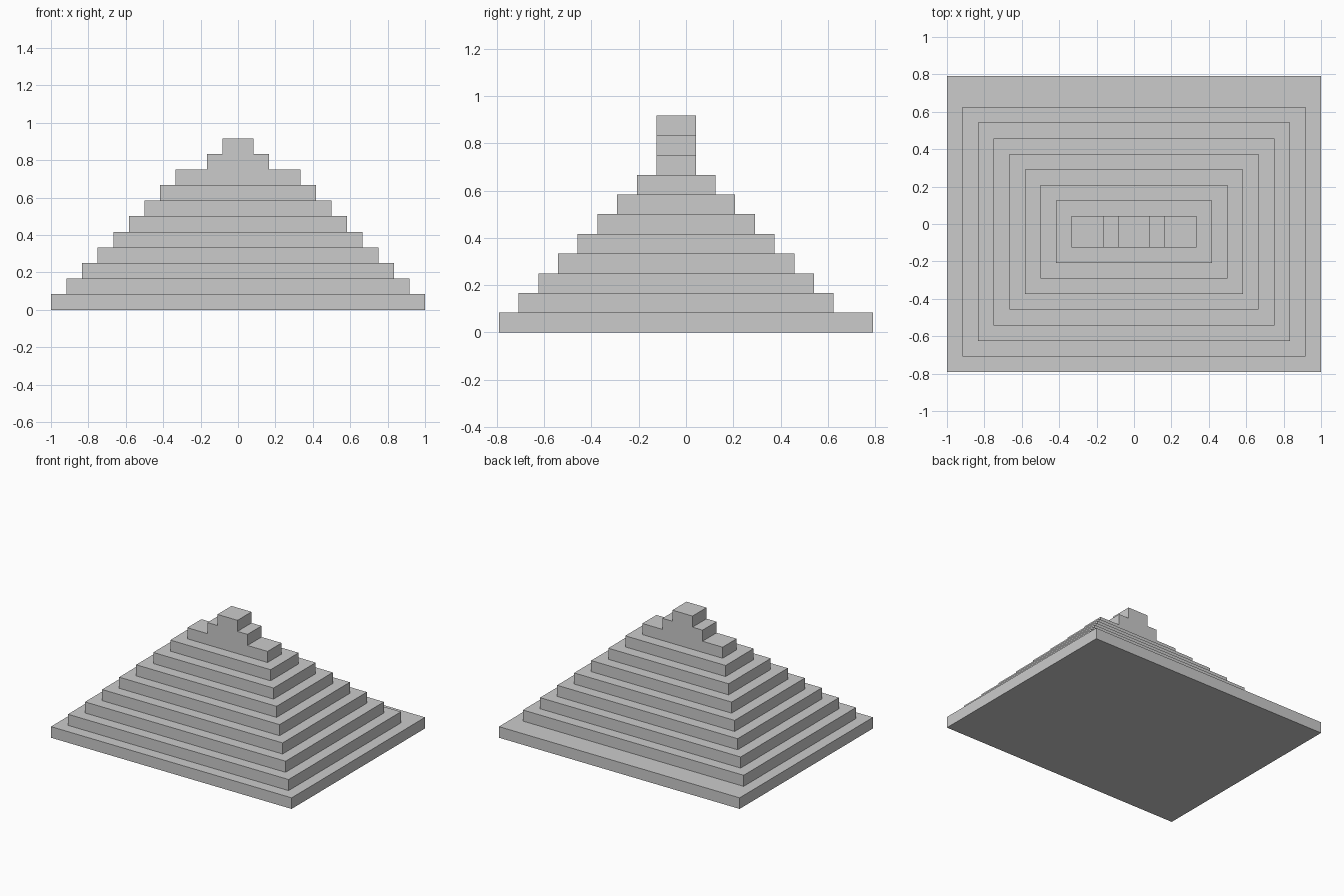
import bpy, bmesh

if "Cube" in bpy.data.objects:
    bpy.data.objects.remove(bpy.data.objects["Cube"])

U = 1 / 12      # one block of the grid
TIERS = 8       # rectangular terraces below the crest


def finish(bm, name):
    bmesh.ops.recalc_face_normals(bm, faces=bm.faces)
    mesh = bpy.data.meshes.new(name)
    bm.to_mesh(mesh)
    bm.free()
    obj = bpy.data.objects.new(name, mesh)
    bpy.context.collection.objects.link(obj)
    return obj


def footprint(k):
    """Half width, front y and back y of terrace k, in blocks."""
    if k == 0:
        return 12, -9.5, 9.5          # base slab is deeper at the back
    return 12 - k, k - 9.5, 8.5 - k


def ring(bm, k, z):
    w, front, back = footprint(k)
    return [bm.verts.new((x * U, y * U, z * U))
            for x, y in ((-w, front), (w, front), (w, back), (-w, back))]


# Terraces: one stepped skin of risers and treads, open only under the crest
bm = bmesh.new()
rings = []
for k in range(TIERS):
    rings += [ring(bm, k, k), ring(bm, k, k + 1)]
rings.append(ring(bm, TIERS, TIERS))
bm.faces.new(rings[0])
for low, high in zip(rings, rings[1:]):
    for i in range(4):
        j = (i + 1) % 4
        bm.faces.new((low[i], low[j], high[j], high[i]))
finish(bm, "stepped_terraces")

# Crest: stepped ridge profile extruded front to back
half = [(4, 8), (4, 9), (2, 9), (2, 10), (1, 10), (1, 11)]
profile = half + [(-x, z) for x, z in reversed(half)]
w, front, back = footprint(TIERS)
bm = bmesh.new()
face = bm.faces.new([bm.verts.new((x * U, front * U, z * U)) for x, z in profile])
new = bmesh.ops.extrude_face_region(bm, geom=[face], use_keep_orig=True)["geom"]
bmesh.ops.translate(bm, vec=(0, (back - front) * U, 0),
                    verts=[g for g in new if isinstance(g, bmesh.types.BMVert)])
bm.normal_update()
# The underside merges with the terraces
under = [f for f in bm.faces if all(abs(v.co.z - TIERS * U) < 1e-5 for v in f.verts)]
bmesh.ops.recalc_face_normals(bm, faces=bm.faces)
bmesh.ops.delete(bm, geom=under, context='FACES_ONLY')
finish(bm, "stepped_crest")
